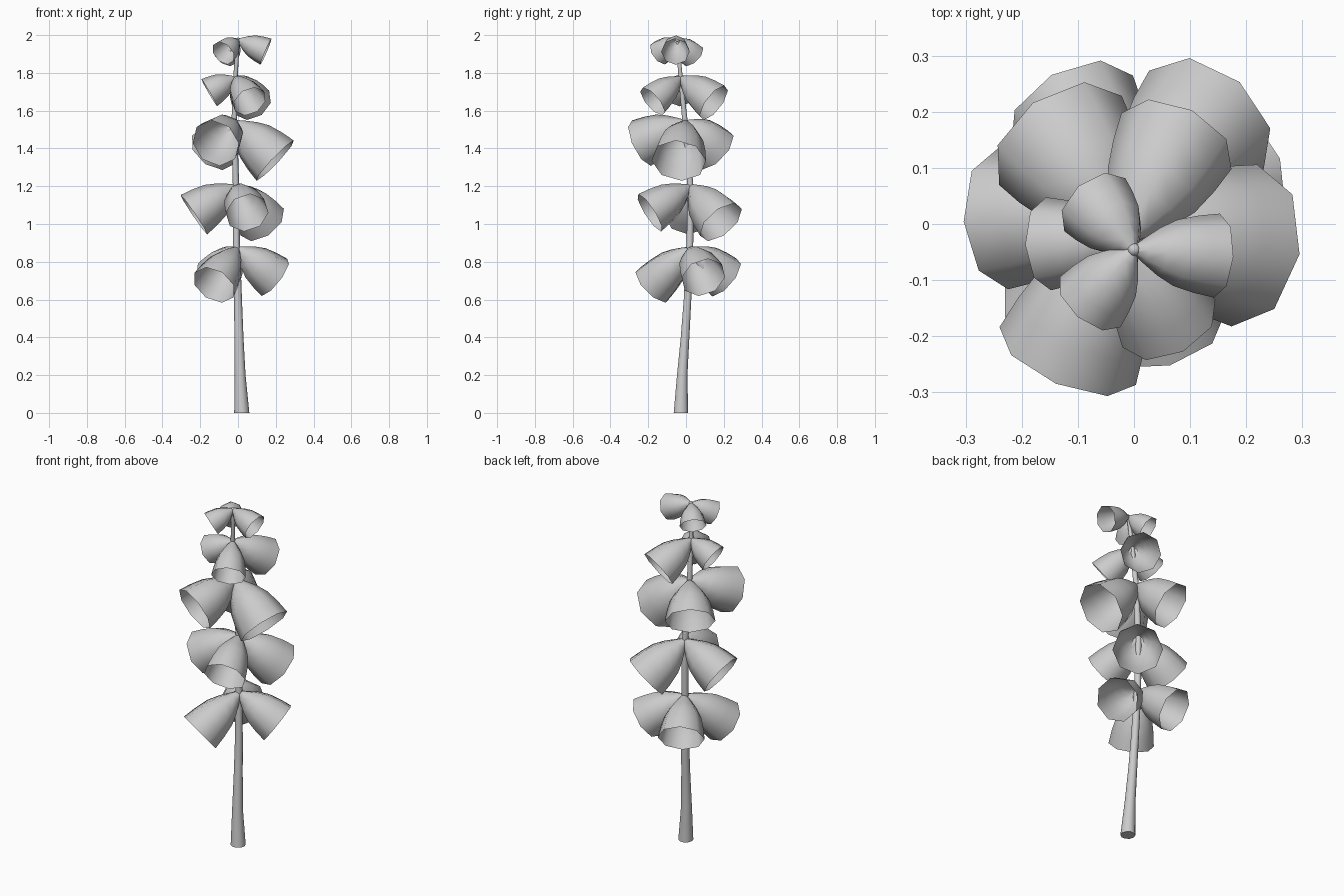
import bpy, bmesh
from math import sin, cos, pi, radians
from mathutils import Vector

if "Cube" in bpy.data.objects:
    bpy.data.objects.remove(bpy.data.objects["Cube"])

# Stem path: x, y, z, radius
PATH = [(.02, -.027, 0, .04), (.011, -.02, .2, .029), (.005, -.005, .4, .024),
        (0, .008, .6, .021), (-.008, .02, .87, .019), (-.01, .025, 1.18, .017),
        (-.02, -.004, 1.53, .015), (-.014, -.028, 1.77, .012), (0, -.046, 1.975, .009)]
# Bell section: fraction of length, fraction of mouth radius
PROFILE = [(0, .1), (.12, .3), (.3, .57), (.5, .79), (.75, .92), (1, 1)]
# Tiers: stem attachment, then bells (azimuth, downward tilt, length, mouth radius)
TIERS = [
    ((-.005, .02, .87), [(20, 36, .26, .122), (120, 36, .26, .125), (238, 40, .30, .122)]),
    ((-.01, .025, 1.2), [(49, 42, .285, .135), (184, 34, .27, .126), (285, 32, .265, .117)]),
    ((-.02, -.004, 1.54), [(-9, 43, .30, .146), (126, 38, .24, .135), (247, 24, .275, .132)]),
    ((-.014, -.028, 1.775), [(63, 34, .238, .11), (183, 30, .16, .083), (297, 37, .21, .093)]),
    ((0, -.046, 1.975), [(-4, 23, .161, .075), (131, 38, .135, .072), (230, 30, .14, .07)]),
]


def make_mesh(name, rings, caps=False):
    """Loft closed rings of points into a smooth skin."""
    bm = bmesh.new()
    loops = [[bm.verts.new(p) for p in r] for r in rings]
    n = len(loops[0])
    for a, b in zip(loops, loops[1:]):
        for i in range(n):
            j = (i + 1) % n
            bm.faces.new((a[i], a[j], b[j], b[i]))
    bm.faces.new(loops[0][::-1])
    if caps:
        bm.faces.new(loops[-1])
    bmesh.ops.recalc_face_normals(bm, faces=bm.faces)
    me = bpy.data.meshes.new(name)
    bm.to_mesh(me)
    bm.free()
    ob = bpy.data.objects.new(name, me)
    bpy.context.collection.objects.link(ob)
    bpy.context.view_layer.objects.active = ob
    ob.select_set(True)
    bpy.ops.object.shade_smooth_by_angle(angle=radians(50))
    ob.select_set(False)
    return ob


def ring(center, u, v, r, n):
    return [center + (u * cos(2 * pi * i / n) + v * sin(2 * pi * i / n)) * r for i in range(n)]


# Curved tapering stem
X, Y = Vector((1, 0, 0)), Vector((0, 1, 0))
make_mesh("stem", [ring(Vector(p[:3]), X, Y, p[3], 10) for p in PATH], caps=True)

# Rounded stem tip
bpy.ops.mesh.primitive_uv_sphere_add(segments=10, ring_count=6, radius=.012, location=(0, -.046, 1.975))
bpy.context.object.name = "stem_tip"
bpy.ops.object.shade_smooth()
bpy.context.object.select_set(False)

# Open eight-sided bells, three per tier
for t, (base, bells) in enumerate(TIERS, 1):
    for k, (az, tilt, length, radius) in enumerate(bells, 1):
        a, d = radians(az), radians(tilt)
        axis = Vector((cos(a) * cos(d), sin(a) * cos(d), -sin(d)))
        side = Vector((-sin(a), cos(a), 0))
        up = axis.cross(side)
        make_mesh(f"bell_flower_{t}_{k}",
                  [ring(Vector(base) + axis * length * f, up, side, radius * r, 8) for f, r in PROFILE])
